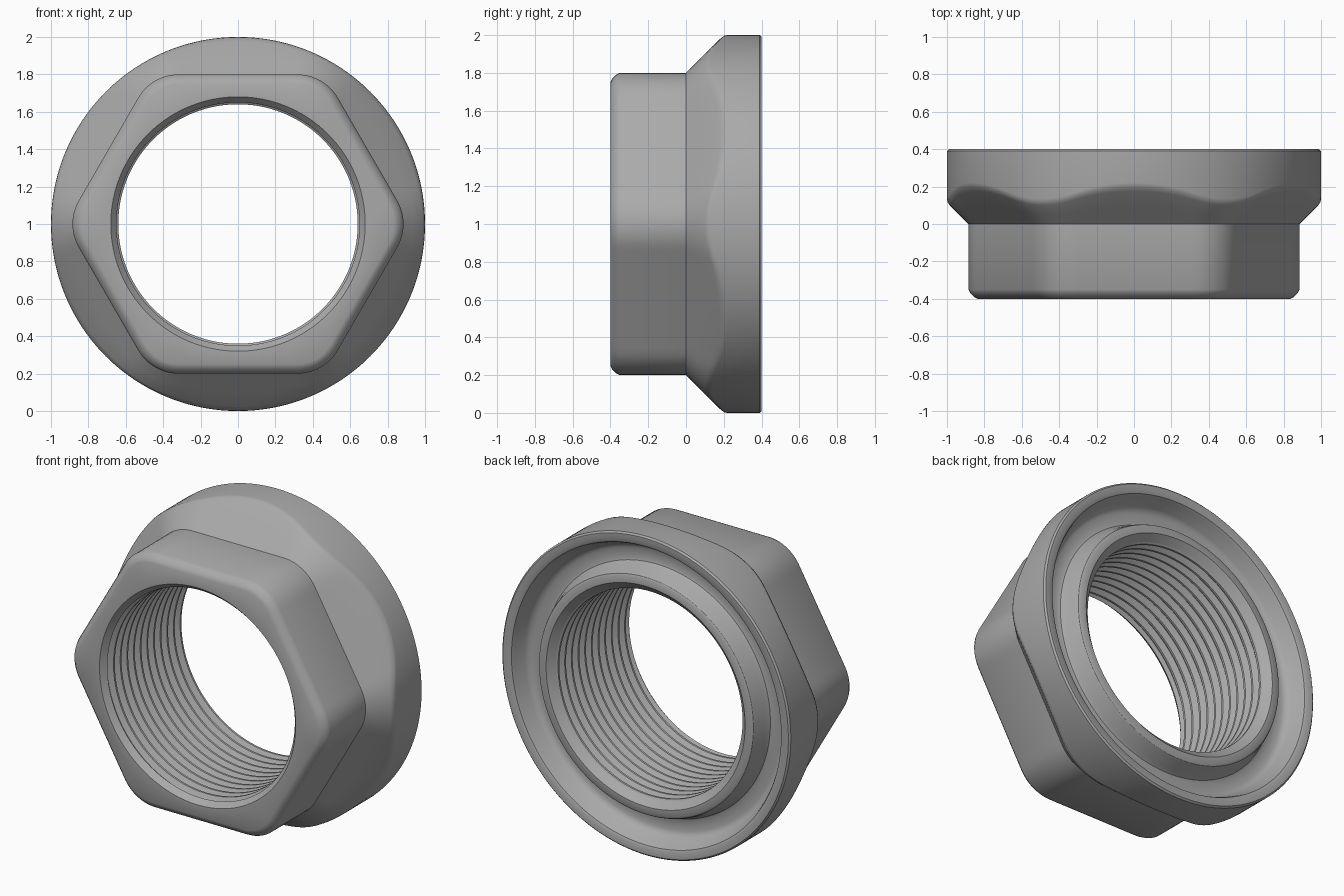
import bpy, bmesh, math

cube = bpy.data.objects.get("Cube")
if cube:
    bpy.data.objects.remove(cube)

SEG = 192
ANGLES = [2 * math.pi * i / SEG for i in range(SEG)]
APOTHEM, ROUNDING = 0.8, 0.25
C30 = math.cos(math.pi / 6)

steel = bpy.data.materials.new("steel_grey")
steel.use_nodes = True
GREY = (0.4, 0.4, 0.4, 1)
steel.diffuse_color = GREY
steel.node_tree.nodes["Principled BSDF"].inputs["Base Color"].default_value = GREY


def hex_radius(angle, grow=0.0):
    """Polar radius of a hexagon with rounded corners, offset by grow."""
    a, r = APOTHEM + grow, ROUNDING + grow
    phi = abs((angle + math.pi / 6) % (math.pi / 3) - math.pi / 6)
    c = (a - r) / C30
    if phi < math.atan2(r / 2, c + r * C30):
        return c * math.cos(phi) + math.sqrt(r * r - (c * math.sin(phi)) ** 2)
    return a / math.cos(math.pi / 6 - phi)


def flare_length(angle):
    """Distance along the 45 degree flare before it meets the round flange."""
    low, high = 0.0, 0.3
    for _ in range(25):
        mid = (low + high) / 2
        low, high = (mid, high) if hex_radius(angle, mid) < 1 else (low, mid)
    return low


def loft(name, rings, closed):
    """Skin rings of (radius, y) pairs around the y axis."""
    bm = bmesh.new()
    rows = [[bm.verts.new((r * math.cos(t), y, 1 + r * math.sin(t)))
             for t, (r, y) in zip(ANGLES, ring)] for ring in rings]
    pairs = list(zip(rows, rows[1:]))
    if closed:
        pairs.append((rows[-1], rows[0]))
    for a, b in pairs:
        for i in range(SEG):
            j = (i + 1) % SEG
            bm.faces.new((a[i], b[i], b[j], a[j]))
    mesh = bpy.data.meshes.new(name)
    bm.to_mesh(mesh)
    bm.free()
    mesh.materials.append(steel)
    obj = bpy.data.objects.new(name, mesh)
    bpy.context.collection.objects.link(obj)
    bpy.ops.object.select_all(action='DESELECT')
    obj.select_set(True)
    bpy.context.view_layer.objects.active = obj
    bpy.ops.object.shade_smooth_by_angle(angle=math.radians(32))
    return obj


def circle(r, y):
    return [(r, y)] * SEG


# Bore mouth and softened front edge of the hexagon
rings = [circle(0.65, -0.365), circle(0.68, -0.4)]
for inset, y in [(0.05, -0.4), (0.03, -0.39), (0.01, -0.37), (0, -0.35), (0, 0)]:
    rings.append([(hex_radius(t, -inset), y) for t in ANGLES])

# Flare running into the flange, with a softened crease
flare = [flare_length(t) for t in ANGLES]
for f in (0.45, 0.88):
    rings.append([(hex_radius(t, f * d), f * d) for t, d in zip(ANGLES, flare)])
rings.append([(0.997, d + 0.002) for d in flare])
rings.append([(1, d + 0.02) for d in flare])

# Flange rim, back recess, raised collar and rear bore chamfer
back = [(1, 0.39), (0.99, 0.4), (0.95, 0.4), (0.935, 0.393), (0.925, 0.375),
        (0.9, 0.31), (0.885, 0.29), (0.86, 0.28), (0.8, 0.28), (0.785, 0.285),
        (0.77, 0.31), (0.75, 0.38), (0.743, 0.393), (0.73, 0.4), (0.69, 0.4),
        (0.65, 0.36)]
rings += [circle(r, y) for r, y in back]
loft("nut_body", rings, False)

# Internal thread
TURNS = 11
pitch = 0.725 / TURNS
thread = [circle(0.65, 0.36)]
for k in range(TURNS):
    y = 0.36 - k * pitch
    for r, f in [(0.64, 0.1), (0.64, 0.3), (0.67, 0.6), (0.67, 0.75)]:
        thread.append(circle(r, y - f * pitch))
thread.append(circle(0.65, -0.365))
loft("bore_thread", thread, False)
